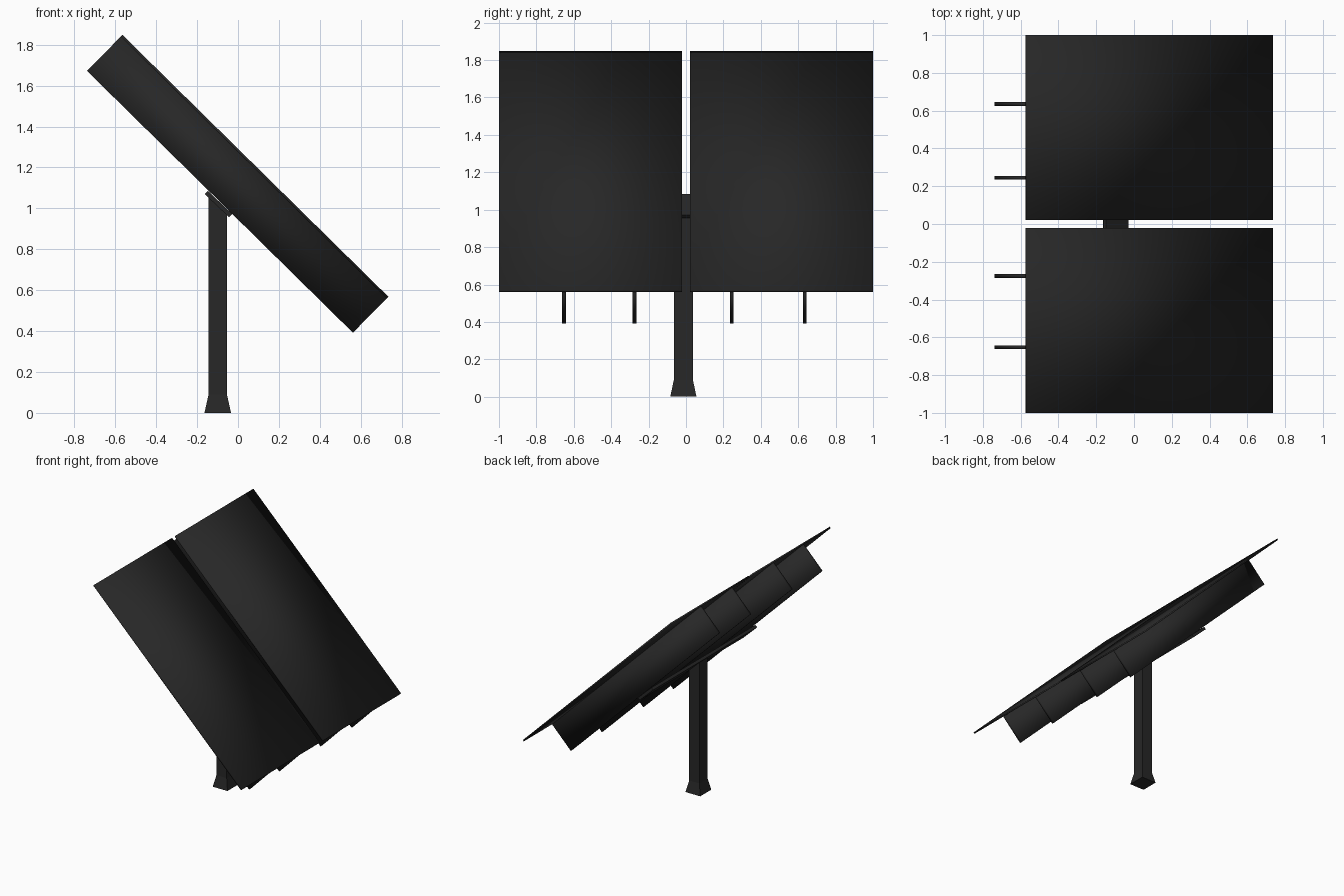
import bpy, bmesh
from mathutils import Vector

if "Cube" in bpy.data.objects:
    bpy.data.objects.remove(bpy.data.objects["Cube"])

mat = bpy.data.materials.new("charcoal_black")
mat.diffuse_color = (0.02, 0.02, 0.02, 1)
mat.use_nodes = True
mat.node_tree.nodes["Principled BSDF"].inputs["Base Color"].default_value = mat.diffuse_color


def finish(name, bm, smooth):
    bmesh.ops.recalc_face_normals(bm, faces=bm.faces)
    mesh = bpy.data.meshes.new(name)
    bm.to_mesh(mesh)
    bm.free()
    mesh.materials.append(mat)
    for p in mesh.polygons:
        p.use_smooth = smooth
    bpy.context.collection.objects.link(bpy.data.objects.new(name, mesh))


def prism(name, profile, y0, y1, smooth=False):
    """Extrude an x-z profile along y."""
    bm = bmesh.new()
    face = bm.faces.new([bm.verts.new((p[0], y0, p[1])) for p in profile])
    ext = bmesh.ops.extrude_face_region(bm, geom=[face])
    verts = [v for v in ext["geom"] if isinstance(v, bmesh.types.BMVert)]
    bmesh.ops.translate(bm, vec=(0, y1 - y0, 0), verts=verts)
    finish(name, bm, smooth)


# Sloping frame: panel top edge runs from high to low, normal points up-slope
high, low = Vector((-0.565, 1.848)), Vector((0.735, 0.568))
along = (low - high).normalized()
normal = Vector((-along.y, along.x))


def slab(a, b, top, bottom):
    """Profile between points a and b, spanning two depths below the line."""
    return [a - normal * top, b - normal * top, b - normal * bottom, a - normal * bottom]


# Two thin panels with a narrow gap
prism("left_panel", slab(high, low, 0, 0.012), -1.0, -0.022, True)
prism("right_panel", slab(high, low, 0, 0.012), 0.022, 1.0, True)

# Deep ribs under the panels
for i, y in enumerate((-0.652, -0.275, 0.245, 0.635)):
    prism(f"rib_{i + 1}", slab(high, low, 0.012, 0.247), y - 0.01, y + 0.01, True)

# Flat crossbar under the ribs
bar_a, bar_b = Vector((-0.147, 1.085)), Vector((-0.028, 0.972))
prism("crossbar", slab(bar_a, bar_b, 0, 0.022), -0.662, 0.645)

# Post with flared foot and slanted top
bm = bmesh.new()
cx, cy = -0.099, -0.014
rings = []
for z, hx, hy, slant in ((0, 0.065, 0.07, 0), (0.09, 0.045, 0.051, 0), (1.012, 0.045, 0.051, 0.95)):
    rings.append([bm.verts.new((cx + sx * hx, cy + sy * hy, z - sx * hx * slant))
                  for sx, sy in ((-1, -1), (1, -1), (1, 1), (-1, 1))])
for lower, upper in zip(rings, rings[1:]):
    for i in range(4):
        j = (i + 1) % 4
        bm.faces.new((lower[i], lower[j], upper[j], upper[i]))
bm.faces.new(rings[0])
bm.faces.new(rings[-1])
finish("post", bm, False)
